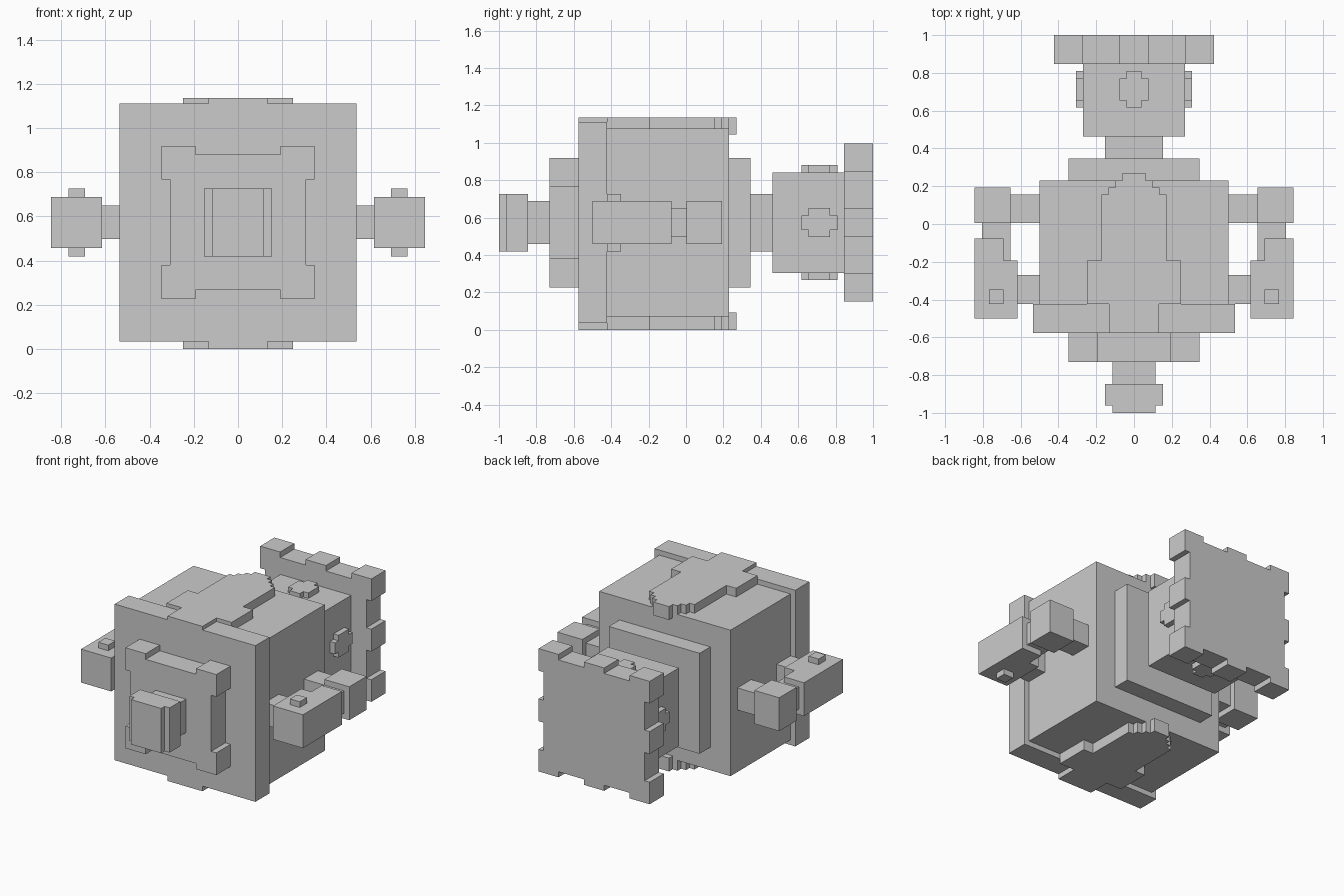
import bpy, bmesh

if "Cube" in bpy.data.objects:
    bpy.data.objects.remove(bpy.data.objects["Cube"])

CZ = 0.573  # height of the centre line shared by most parts


def prism(name, pts, axis, lo, hi):
    """Extrude a flat outline along an axis; outline uses the other two axes in order."""
    bm = bmesh.new()

    def at(p, t):
        c = list(p)
        c.insert("xyz".index(axis), t)
        return bm.verts.new(c)
    a = [at(p, lo) for p in pts]
    b = [at(p, hi) for p in pts]
    bm.faces.new(a)
    bm.faces.new(b[::-1])
    n = len(pts)
    for i in range(n):
        j = (i + 1) % n
        bm.faces.new((a[i], b[i], b[j], a[j]))
    bmesh.ops.recalc_face_normals(bm, faces=bm.faces)
    me = bpy.data.meshes.new(name)
    bm.to_mesh(me)
    bm.free()
    ob = bpy.data.objects.new(name, me)
    bpy.context.collection.objects.link(ob)
    return ob


def box(name, x, y, z):
    pts = [(x[0], y[0]), (x[1], y[0]), (x[1], y[1]), (x[0], y[1])]
    return prism(name, pts, "z", z[0], z[1])


def sym(half):
    """Mirror a right-hand outline (bottom to top) across the first coordinate."""
    return half + [(-a, b) for a, b in reversed(half)]


def quad(quarter, c):
    """Mirror a quarter outline both ways around (0, c)."""
    low = [(a, c - b) for a, b in reversed(quarter)]
    return sym(low + [(a, c + b) for a, b in quarter])


def span(h):
    return (CZ - h, CZ + h)


# Main body, and the larger front slab with its centre tabs
box("body", (-0.5, 0.5), (-0.423, 0.23), (0.07, 1.075))
prism("front_slab", sym([(0.133, 0), (0.133, 0.035), (0.536, 0.035),
                         (0.536, 1.11), (0.133, 1.11), (0.133, 1.135)]),
      "y", -0.576, -0.423)

# Stepped crest plates on the top and bottom
crest = sym([(0.248, -0.423), (0.248, -0.192), (0.173, -0.192), (0.173, 0.155),
             (0.135, 0.155), (0.135, 0.193), (0.097, 0.193), (0.097, 0.23),
             (0.06, 0.23), (0.06, 0.27)])
prism("top_crest", crest, "z", 1.043, 1.135)
prism("bottom_crest", crest, "z", 0, 0.092)

# Notched front plate with stem and nose block
prism("front_plate", quad([(0.307, 0.193), (0.346, 0.193), (0.346, 0.346),
                           (0.192, 0.346), (0.192, 0.307)], CZ),
      "y", -0.73, -0.576)
box("nose_stem", (-0.115, 0.115), (-0.846, -0.73), span(0.115))
prism("nose_block", sym([(0.115, -1), (0.115, -0.962), (0.153, -0.962), (0.153, -0.846)]),
      "z", *span(0.154))

# Back plate, neck and rear block
box("back_plate", (-0.346, 0.346), (0.23, 0.346), span(0.346))
box("rear_neck", (-0.153, 0.153), (0.346, 0.462), span(0.154))
box("rear_block", (-0.269, 0.269), (0.462, 0.846), span(0.269))

# Raised rosettes on four faces of the rear block
YR = 0.713
rosette = quad([(0.077, 0.058), (0.039, 0.058), (0.039, 0.096)], YR)
prism("rosette_top", rosette, "z", CZ + 0.269, CZ + 0.307)
prism("rosette_bottom", rosette, "z", CZ - 0.307, CZ - 0.269)
side = [(b, a + CZ) for a, b in rosette]
prism("rosette_right", side, "x", 0.269, 0.307)
prism("rosette_left", side, "x", -0.307, -0.269)

# Tail plate with notches along all four edges
H, D, M, C = 0.423, 0.385, 0.077, 0.271
prism("tail_plate", quad([(H, M), (D, M), (D, C), (H, C), (H, H), (C, H),
                          (C, D), (M, D), (M, H)], CZ), "y", 0.846, 1.0)

# Side arms, mirrored left and right
for s, label in ((1, "right"), (-1, "left")):
    def sbox(part, x0, x1, y, z):
        box(f"{label}_{part}", (s * x0, s * x1), y, z)
    sbox("rear_link", 0.5, 0.655, (0.004, 0.155), span(0.076))
    sbox("elbow_block", 0.655, 0.845, (0.004, 0.193), span(0.115))
    sbox("arm_joint", 0.655, 0.806, (-0.192, 0.004), span(0.076))
    sbox("front_link", 0.5, 0.616, (-0.423, -0.27), span(0.076))
    hand = [(0.616, -0.5), (0.845, -0.5), (0.845, -0.077),
            (0.692, -0.077), (0.692, -0.192), (0.616, -0.192)]
    prism(f"{label}_hand", [(s * x, y) for x, y in hand], "z", *span(0.115))
    sbox("hand_pin_top", 0.692, 0.767, (-0.423, -0.347), (CZ + 0.115, CZ + 0.154))
    sbox("hand_pin_bottom", 0.692, 0.767, (-0.423, -0.347), (CZ - 0.154, CZ - 0.115))
